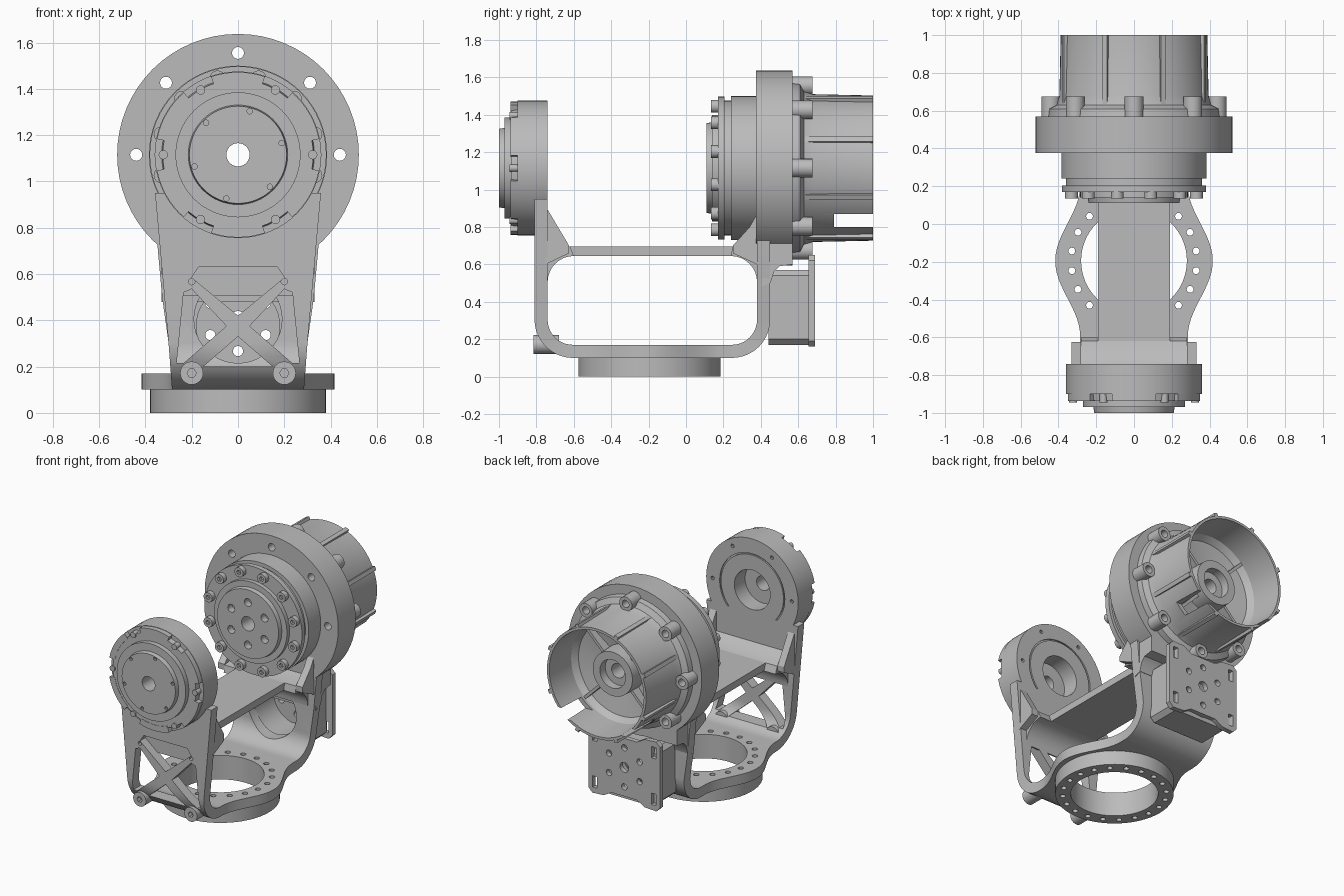
import bpy, bmesh, math
from math import sin, cos, pi, radians

old = bpy.data.objects.get("Cube")
if old:
    bpy.data.objects.remove(old, do_unlink=True)

grey = bpy.data.materials.new("machined grey")
grey.use_nodes = True
grey.diffuse_color = (0.5, 0.5, 0.5, 1)
grey.node_tree.nodes["Principled BSDF"].inputs["Base Color"].default_value = (0.5, 0.5, 0.5, 1)

AXIS = 1.115      # height of the joint axis
BASE_Y = -0.195   # centre of the base ring
PAD_Z = 0.405     # centre of the rear mounting pad
parts = []


def finish(name, bm):
    bmesh.ops.recalc_face_normals(bm, faces=bm.faces)
    mesh = bpy.data.meshes.new(name)
    bm.to_mesh(mesh)
    bm.free()
    mesh.materials.append(grey)
    obj = bpy.data.objects.new(name, mesh)
    bpy.context.collection.objects.link(obj)
    parts.append(obj)
    return obj


def prism(name, outlines, axis, a, b):
    """Extrude 2D outlines from a to b along the axis."""
    place = {"X": lambda u, v, t: (t, u, v),
             "Y": lambda u, v, t: (u, t, v),
             "Z": lambda u, v, t: (u, v, t)}[axis]
    bm = bmesh.new()
    for pts in outlines:
        ends = [[bm.verts.new(place(u, v, t)) for u, v in pts] for t in (a, b)]
        for loop in ends:
            bm.faces.new(loop)
        n = len(pts)
        for i in range(n):
            j = (i + 1) % n
            bm.faces.new((ends[0][i], ends[0][j], ends[1][j], ends[1][i]))
    return finish(name, bm)


def lathe(name, profile, n=64):
    """Revolve a closed (radius, y) profile about the joint axis."""
    bm = bmesh.new()
    rings = [[bm.verts.new((r * cos(2 * pi * k / n), y, AXIS + r * sin(2 * pi * k / n)))
              for r, y in profile] for k in range(n)]
    m = len(profile)
    for k in range(n):
        p, q = rings[k], rings[(k + 1) % n]
        for i in range(m):
            j = (i + 1) % m
            bm.faces.new((p[i], p[j], q[j], q[i]))
    return finish(name, bm)


def circle(u, v, r, n=20):
    return [(u + r * cos(2 * pi * k / n), v + r * sin(2 * pi * k / n)) for k in range(n)]


def hole_ring(u, v, radius, r, count, start=0.0, n=16):
    angles = [radians(start + 360 * k / count) for k in range(count)]
    return [circle(u + radius * cos(t), v + radius * sin(t), r, n) for t in angles]


def rect(u0, u1, v0, v1):
    return [(u0, v0), (u1, v0), (u1, v1), (u0, v1)]


def mirror(pts):
    return [(-u, v) for u, v in pts]


def cut(obj, outlines, axis, a, b):
    tool = prism("cutter", outlines, axis, a, b)
    tool.hide_render = True
    mod = obj.modifiers.new("cut", "BOOLEAN")
    mod.operation, mod.solver, mod.object = "DIFFERENCE", "EXACT", tool
    dg = bpy.context.evaluated_depsgraph_get()
    mesh = bpy.data.meshes.new_from_object(obj.evaluated_get(dg))
    obj.modifiers.clear()
    obj.data = mesh
    parts.remove(tool)
    bpy.data.objects.remove(tool, do_unlink=True)


# U-shaped bracket: a ribbon of varying width, front wall to floor to rear wall
def wall_width(z):
    return 0.285 + 0.09 * max(0, z - 0.135)


def floor_width(y):
    d = min(1, abs(y - BASE_Y) / 0.4)
    return 0.285 + 0.132 * cos(pi / 2 * d) ** 2


HALF, BEND = 0.035, 0.17
front_y, rear_y, floor_z = -0.775, 0.415, 0.135
stations = [(front_y, z, -1, 0, wall_width(z)) for z in (0.95, 0.7, 0.5)]
for k in range(11):
    t = pi + pi / 2 * k / 10
    y, z = front_y + BEND + BEND * cos(t), floor_z + BEND + BEND * sin(t)
    stations.append((y, z, cos(t), sin(t), wall_width(z)))
for k in range(1, 32):
    y = front_y + BEND + (rear_y - front_y - 2 * BEND) * k / 32
    stations.append((y, floor_z, 0, -1, floor_width(y)))
for k in range(11):
    t = 1.5 * pi + pi / 2 * k / 10
    y, z = rear_y - BEND + BEND * cos(t), floor_z + BEND + BEND * sin(t)
    stations.append((y, z, cos(t), sin(t), wall_width(z)))
stations += [(rear_y, z, 1, 0, wall_width(z) + 0.01) for z in (0.5, 0.65, 0.74)]

bm = bmesh.new()
rows = [[bm.verts.new((sx * w, y + s * HALF * ny, z + s * HALF * nz))
         for sx, s in ((-1, -1), (1, -1), (1, 1), (-1, 1))]
        for y, z, ny, nz, w in stations]
for p, q in zip(rows, rows[1:]):
    for i in range(4):
        j = (i + 1) % 4
        bm.faces.new((p[i], p[j], q[j], q[i]))
bm.faces.new(rows[0])
bm.faces.new(rows[-1])
bracket = finish("bracket", bm)

# Cross-braced windows in the front wall
side = [(0.235, 0.52), (0.2, 0.535), (0.05, 0.375), (0.235, 0.215), (0.265, 0.215)]
windows = [[(-0.17, 0.63), (0.17, 0.63), (0.2, 0.585), (0, 0.42), (-0.2, 0.585)],
           side, mirror(side), [(0, 0.33), (-0.15, 0.2), (0.15, 0.2)]]
windows += [circle(s * 0.2, 0.567, 0.014, 12) for s in (-1, 1)]
cut(bracket, windows, "Y", -0.85, -0.6)
cut(bracket, [circle(0, PAD_Z, 0.19, 40)], "Y", 0.3, 0.5)

# Base ring and the shared holes through floor and ring
base_ring = prism("base_ring", [circle(0, BASE_Y, 0.38, 64)], "Z", 0, 0.1)
for obj in (bracket, base_ring):
    cut(obj, [circle(0, BASE_Y, 0.28, 64)] + hole_ring(0, BASE_Y, 0.333, 0.018, 20, 9),
        "Z", -0.1, 0.3)

# Bosses at the foot of the front wall
boss = prism("foot_bosses", [circle(s * 0.2, 0.172, 0.05, 24) for s in (-1, 1)], "Y", -0.815, -0.68)
cut(boss, [circle(s * 0.2, 0.172, 0.02, 6) for s in (-1, 1)], "Y", -0.83, -0.78)

# Top deck with filleted ends and side gussets
prism("top_deck", [rect(-0.75, 0.4, 0.645, 0.695)], "X", -0.19, 0.19)


def arc(cy, cz, r, a0, a1, n=8):
    return [(cy + r * cos(radians(a0 + (a1 - a0) * k / n)),
             cz + r * sin(radians(a0 + (a1 - a0) * k / n))) for k in range(n + 1)]


front_end = [(-0.75, 0.76), (-0.71, 0.72), (-0.62, 0.695)] + arc(-0.6, 0.505, 0.14, 90, 180) + [(-0.75, 0.505)]
rear_end = [(0.39, 0.73), (0.34, 0.71), (0.25, 0.695)] + arc(0.24, 0.505, 0.14, 90, 0) + [(0.39, 0.505)]
prism("deck_ends", [front_end, rear_end], "X", -0.28, 0.28)
gussets = [[(-0.75, 0.91), (-0.625, 0.7), (-0.625, 0.66), (-0.75, 0.6)],
           [(0.38, 0.87), (0.34, 0.8), (0.25, 0.7), (0.25, 0.66), (0.38, 0.6)]]
for label, s in (("left", 1), ("right", -1)):
    prism(label + "_gussets", gussets, "X", s * 0.28, s * 0.33)

# Saddle joining the rear wall to the motor flange
saddle = [(0.4, 0.48), (0.452, 0.5), (0.47, 0.56), (0.5, 0.59), (0.57, 0.6), (0.57, 0.72), (0.4, 0.74)]
prism("motor_saddle", [saddle], "X", -0.33, 0.33)

# Rear mounting box and pad
box = prism("mount_box", [[(0.2, 0.17), (0.23, 0.2), (0.23, 0.54), (0.2, 0.57),
                           (-0.2, 0.57), (-0.23, 0.54), (-0.23, 0.2), (-0.2, 0.17)]], "Y", 0.44, 0.66)
cut(box, [circle(0, PAD_Z - 0.03, 0.18, 40)], "Y", 0.4, 0.7)
half = [(0.16, 0.165), (0.25, 0.16), (0.28, 0.19), (0.28, 0.62), (0.25, 0.65), (0.16, 0.645), (0.1, 0.61)]
pad = prism("mount_pad", [[(0.1, 0.2)] + half + mirror(half)[::-1] + [(-0.1, 0.2)]], "Y", 0.655, 0.69)
slots = [rect(x - 0.018, x + 0.018, z - 0.04, z + 0.04) for x in (-0.23, 0.23) for z in (0.24, 0.57)]
cut(pad, slots + [circle(0, PAD_Z, 0.035)] + hole_ring(0, PAD_Z, 0.138, 0.022, 6, 30), "Y", 0.6, 0.75)

# Front hub: stepped disc with a wide recess at the back
hub = lathe("front_hub", [(0.05, -1), (0.21, -1), (0.215, -0.97), (0.27, -0.97), (0.27, -0.935),
                          (0.325, -0.935), (0.33, -0.9), (0.36, -0.9), (0.36, -0.74), (0.255, -0.74),
                          (0.255, -0.75), (0.245, -0.75), (0.245, -0.74), (0.14, -0.74),
                          (0.14, -0.86), (0.05, -0.86)])
cut(hub, hole_ring(0, AXIS, 0.195, 0.012, 6, 15, 10), "Y", -1.1, -0.95)
cut(hub, hole_ring(0, AXIS, 0.31, 0.013, 6, 0, 10), "Y", -0.78, -0.7)

# Raised rim segments and screws of the front hub
segments = []
for k in range(6):
    mid = 30 + 60 * k
    segments.append(arc(0, AXIS, 0.357, mid - 19, mid + 19) + arc(0, AXIS, 0.315, mid + 19, mid - 19))
prism("hub_rim_segments", segments, "Y", -0.937, -0.89)
prism("hub_screws", hole_ring(0, AXIS, 0.323, 0.02, 6), "Y", -0.945, -0.89)

# Motor: gearbox, flange and open rear cup in one turned shape
motor = lathe("motor_body", [(0.05, 0.11), (0.24, 0.11), (0.245, 0.14), (0.285, 0.14), (0.285, 0.17),
                             (0.382, 0.17), (0.382, 0.205), (0.36, 0.205), (0.36, 0.24), (0.385, 0.24),
                             (0.385, 0.375), (0.522, 0.375), (0.522, 0.57), (0.455, 0.57), (0.45, 0.61),
                             (0.41, 0.63), (0.395, 0.68), (0.388, 1), (0.37, 1), (0.36, 0.77),
                             (0.33, 0.73), (0.16, 0.7), (0.155, 0.82), (0.1, 0.82), (0.1, 0.76), (0.05, 0.76)])
cut(motor, hole_ring(0, AXIS, 0.44, 0.026, 8), "Y", 0.3, 0.7)
cut(motor, hole_ring(0, AXIS, 0.15, 0.028, 6, 30), "Y", 0.05, 0.16)
cut(motor, [rect(0.79, 1.1, 0.8, 0.87)], "X", -0.6, 0.6)

# Screws around the gearbox face
screws = prism("gearbox_screws", hole_ring(0, AXIS, 0.342, 0.034, 12, 15), "Y", 0.135, 0.18)
cut(screws, hole_ring(0, AXIS, 0.342, 0.016, 12, 15, 6), "Y", 0.1, 0.155)

# Bolt lugs behind the flange
lugs = prism("flange_lugs", hole_ring(0, AXIS, 0.44, 0.05, 8, 0, 24), "Y", 0.565, 0.675)
cut(lugs, hole_ring(0, AXIS, 0.44, 0.026, 8), "Y", 0.5, 0.8)


# Ribs along the cup and spokes on its floor
def spoke(angle, r0, r1, w):
    c, s = cos(radians(angle)), sin(radians(angle))
    return [(r * c - t * s, AXIS + r * s + t * c) for r, t in ((r0, -w), (r1, -w), (r1, w), (r0, w))]


prism("cup_ribs", [spoke(22.5 + 45 * k, 0.375, 0.408, 0.014) for k in range(8)], "Y", 0.62, 1)
prism("cup_spokes", [spoke(45 + 90 * k, 0.14, 0.365, 0.01) for k in range(4)], "Y", 0.69, 0.77)

# Smooth the round faces while keeping machined edges sharp
bpy.ops.object.select_all(action="DESELECT")
for obj in parts:
    obj.select_set(True)
bpy.context.view_layer.objects.active = parts[0]
bpy.ops.object.shade_smooth_by_angle(angle=radians(30))
